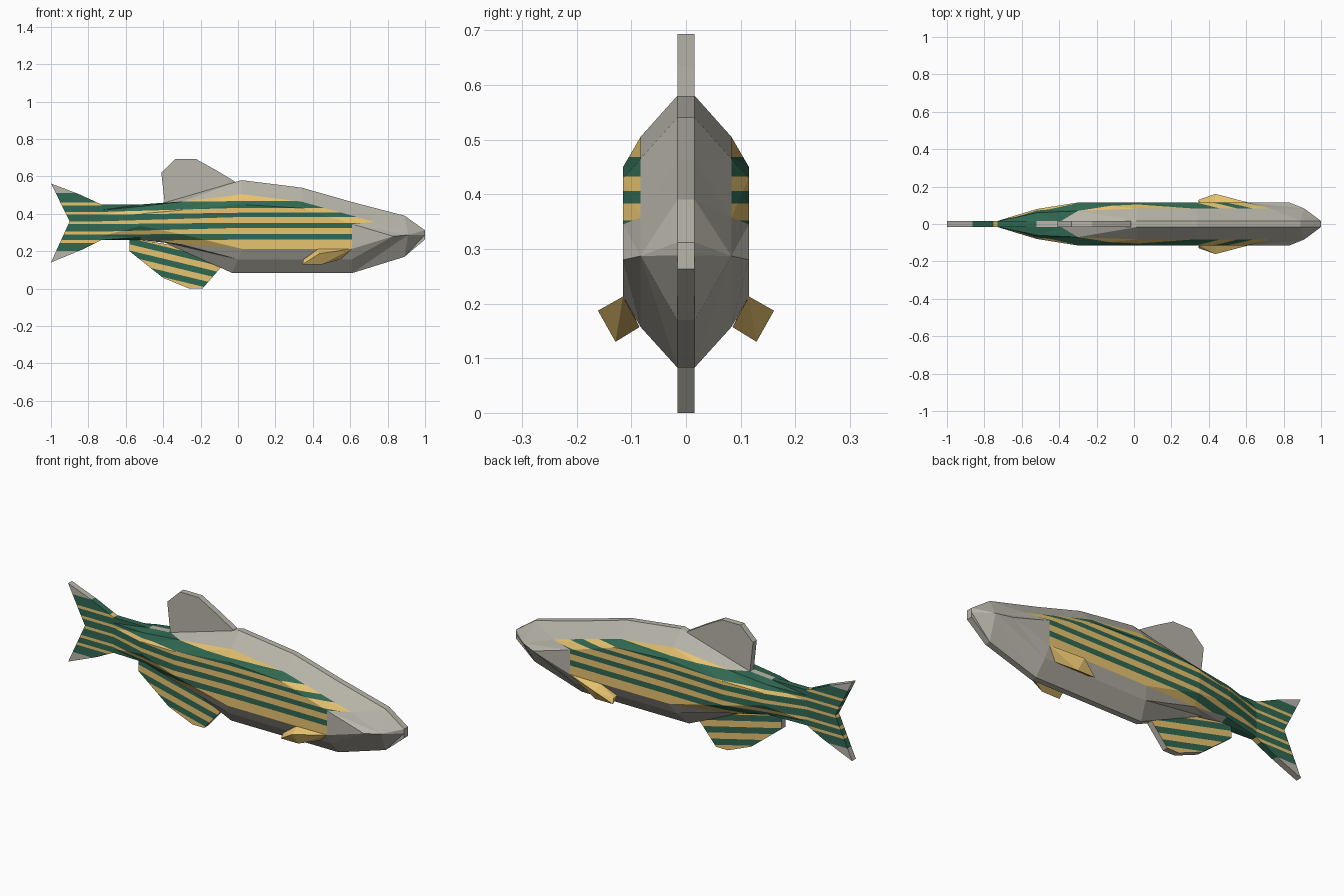
import bpy, bmesh
from mathutils import Vector

if "Cube" in bpy.data.objects:
    bpy.data.objects.remove(bpy.data.objects["Cube"])

T = 0.016  # half thickness of fins and of the flat ridge


def material(name, rgb):
    m = bpy.data.materials.new(name)
    m.diffuse_color = (*rgb, 1)
    m.use_nodes = True
    m.node_tree.nodes["Principled BSDF"].inputs["Base Color"].default_value = m.diffuse_color
    return m


MATS = [material("grey", (0.48, 0.46, 0.40)),
        material("yellow", (0.80, 0.55, 0.16)),
        material("green", (0.03, 0.14, 0.085))]


def finish(bm, name):
    bmesh.ops.recalc_face_normals(bm, faces=bm.faces[:])
    me = bpy.data.meshes.new(name)
    bm.to_mesh(me)
    bm.free()
    for m in MATS:
        me.materials.append(m)
    ob = bpy.data.objects.new(name, me)
    bpy.context.collection.objects.link(ob)
    return ob


def stripe(bm, lines, inside=lambda x: True, first=1):
    """Cut the painted faces along lines seen from the front, then alternate colours."""
    def painted():
        return [f for f in bm.faces if f.material_index and inside(f.calc_center_median().x)]
    for (xa, za), (xb, zb) in lines:
        fs = painted()
        geom = fs + list({e for f in fs for e in f.edges}) + list({v for f in fs for v in f.verts})
        bmesh.ops.bisect_plane(bm, geom=geom, dist=1e-5, plane_co=(xa, 0, za),
                               plane_no=(za - zb, 0, xb - xa))
    for f in painted():
        c = f.calc_center_median()
        n = sum(c.z < za + (zb - za) * (c.x - xa) / (xb - xa) for (xa, za), (xb, zb) in lines)
        f.material_index = 1 + (n + first - 1) % 2


def fin(outline):
    """Flat plate in the xz plane."""
    bm = bmesh.new()
    f = bm.faces.new([bm.verts.new((x, -T, z)) for x, z in outline])
    r = bmesh.ops.extrude_face_region(bm, geom=[f])
    bmesh.ops.translate(bm, verts=[v for v in r["geom"] if isinstance(v, bmesh.types.BMVert)],
                        vec=(0, 2 * T, 0))
    bm.normal_update()
    return bm


# Body: long edge lines from back ridge to belly, each (x, y, z) from tail to nose
top = [(-.73, T, .45), (-.52, T, .45), (-.39, T, .46), (.02, T, .58), (.34, T, .54),
       (.61, T, .463), (.89, T, .39), (1, T, .312)]
upper = [(-.73, T, .42), (-.52, .06, .44), (-.30, .07, .465), (.02, .083, .505),
         (.34, .083, .465), (.73, .083, .357), (.91, .083, .287), (1, T, .288)]
side_up = [(-.73, T, .39), (-.52, .08, .40), (-.30, .115, .42), (.02, .115, .45),
           (.34, .115, .43), (.61, .115, .345), (.83, .115, .28), (1, T, .288)]
side_low = [(-.73, T, .32), (-.52, .08, .335), (-.30, .115, .29), (.02, .115, .213),
            (.34, .115, .213), (.61, .115, .213), (.83, .115, .28), (1, T, .288)]
lower = [(-.73, T, .28), (-.52, .05, .275), (-.30, .08, .235), (.0, .083, .157),
         (.34, .083, .157), (.61, .083, .157), (.91, .083, .287), (1, T, .288)]
belly = [(-.73, T, .26), (-.52, T, .26), (-.40, T, .25), (-.03, T, .083),
         (.30, T, .083), (.61, T, .083), (.89, T, .17), (1, T, .263)]
rows = [[(x, 0, z) for x, y, z in top], top, upper, side_up, side_low, lower, belly,
        [(x, 0, z) for x, y, z in belly]]
painted_until = [1, 2, 5, 5, 2, 1, 1]  # coloured segments in each panel

bm = bmesh.new()
grid = [[bm.verts.new(p) for p in row] for row in rows]
for j in range(7):
    a, b = grid[j], grid[j + 1]
    for i in range(7):
        f1 = bm.faces.new((a[i], a[i + 1], b[i]))
        f2 = bm.faces.new((a[i + 1], b[i + 1], b[i]))
        f1.material_index = f2.material_index = int(i < painted_until[j])
        if j == 4 and i == 2:
            f1.material_index = 1
for k in (0, 7):
    bm.faces.new([row[k] for row in grid])
dup = bmesh.ops.duplicate(bm, geom=bm.verts[:] + bm.edges[:] + bm.faces[:])["geom"]
bmesh.ops.scale(bm, vec=(1, -1, 1), verts=[v for v in dup if isinstance(v, bmesh.types.BMVert)])
bmesh.ops.reverse_faces(bm, faces=[f for f in dup if isinstance(f, bmesh.types.BMFace)])
bmesh.ops.remove_doubles(bm, verts=bm.verts[:], dist=1e-4)
bmesh.ops.dissolve_degenerate(bm, edges=bm.edges[:], dist=1e-5)

# Body stripes: level on the flank, closing up towards the tail
z_mid = [.468, .432, .406, .383, .352, .325, .292, .262]
z_tail = [.46, .41, .395, .36, .345, .305, .29, .255]
stripe(bm, [((.02, z), (1, z)) for z in z_mid], lambda x: x > .02)
stripe(bm, [((-.73, t), (.02, z)) for t, z in zip(z_tail, z_mid)], lambda x: x < .02)
finish(bm, "body")

# Tail fin: stripes with grey tips
bm = fin([(-.73, .45), (-.85, .505), (-1, .562), (-.90, .36), (-1, .14), (-.83, .21), (-.73, .26)])
for f in bm.faces:
    f.material_index = 1
z_fin = [.51, .46, .445, .41, .395, .36, .345, .305, .29, .26, .245, .20]
stripe(bm, [((-1, z), (0, z)) for z in z_fin])
for f in bm.faces:
    if not .20 < f.calc_center_median().z < .51:
        f.material_index = 0
finish(bm, "tail_fin")

# Back fin
finish(fin([(-.39, .44), (-.41, .62), (-.335, .693), (-.225, .693), (-.12, .635), (-.02, .575),
            (0, .54)]), "back_fin")

# Belly fin: slanted stripes on both faces, grey rim
bm = fin([(-.58, .27), (-.58, .20), (-.40, .057), (-.26, 0), (-.19, 0), (-.09, .115), (-.15, .20)])
for f in bm.faces:
    f.material_index = int(abs(f.normal.y) > .9)
stripe(bm, [((-.58, .27 - .033 * k), (0, .27 - .033 * k - .14)) for k in range(7)])
finish(bm, "belly_fin")

# Side fins: small wedges flaring backwards from the lower flank
points = [(.61, .115, .213), (.435, .161, .187), (.45, .129, .13), (.345, .129, .13),
          (.35, .115, .155), (.43, .112, .213), (.35, .085, .157), (.55, .085, .157)]
for s, name in ((-1, "side_fin_front"), (1, "side_fin_back")):
    bm = bmesh.new()
    for x, y, z in points:
        bm.verts.new(Vector((x, s * y, z)))
    bmesh.ops.convex_hull(bm, input=bm.verts[:])
    for f in bm.faces:
        f.material_index = 1
    finish(bm, name)
